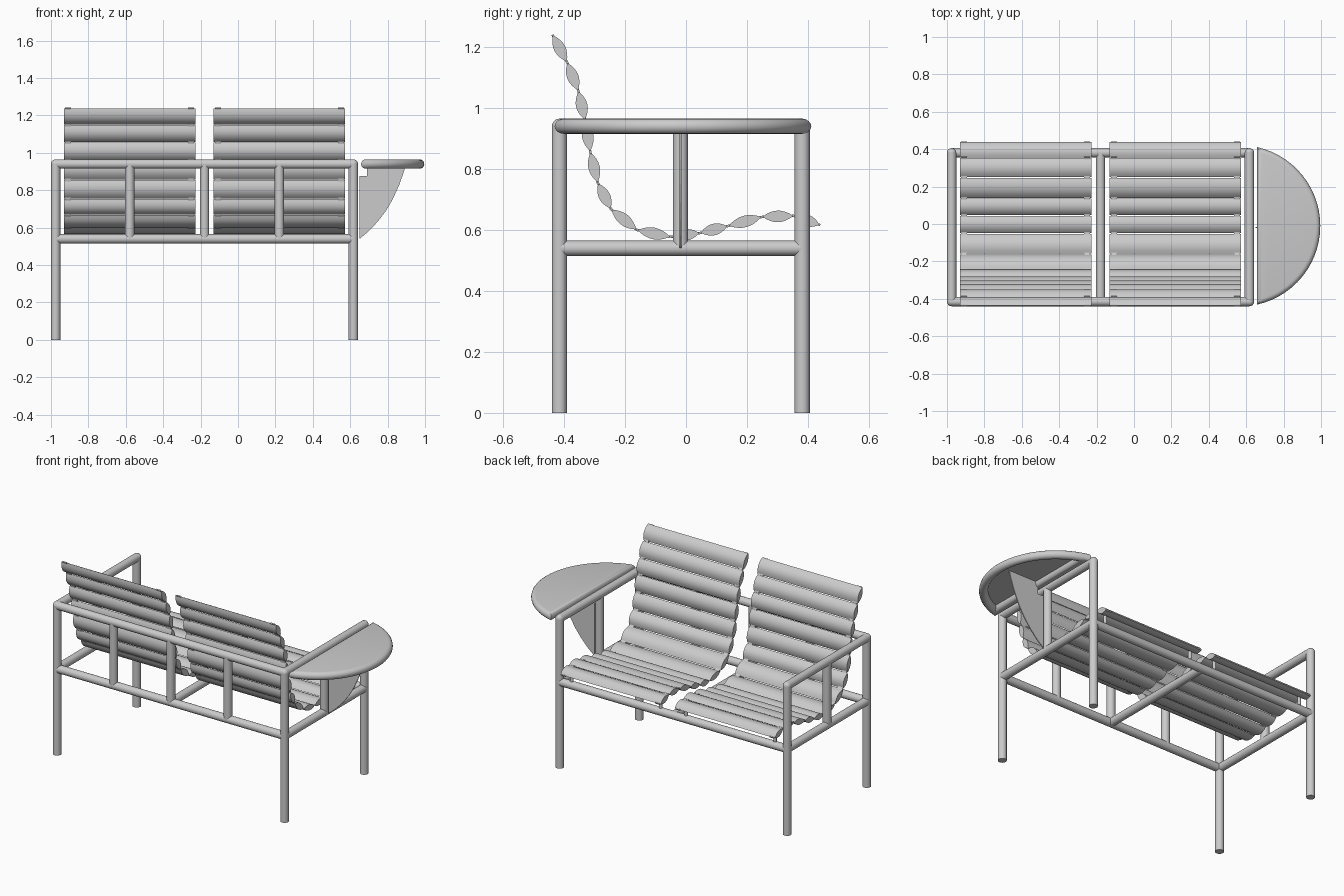
import bpy, bmesh, math
from mathutils import Vector

if "Cube" in bpy.data.objects:
    bpy.data.objects.remove(bpy.data.objects["Cube"], do_unlink=True)

grey = bpy.data.materials.new("light_grey")
grey.use_nodes = True
shade = (0.6, 0.6, 0.6, 1)
grey.diffuse_color = shade
grey.node_tree.nodes["Principled BSDF"].inputs["Base Color"].default_value = shade


def finish(name, bm, smooth=True):
    bmesh.ops.recalc_face_normals(bm, faces=bm.faces)
    mesh = bpy.data.meshes.new(name)
    bm.to_mesh(mesh)
    bm.free()
    obj = bpy.data.objects.new(name, mesh)
    bpy.context.collection.objects.link(obj)
    mesh.materials.append(grey)
    if smooth:
        bpy.ops.object.select_all(action="DESELECT")
        obj.select_set(True)
        bpy.context.view_layer.objects.active = obj
        bpy.ops.object.shade_smooth_by_angle(angle=math.radians(40))
    return obj


def tube(name, a, b, r=0.025):
    a, b = Vector(a), Vector(b)
    bm = bmesh.new()
    bmesh.ops.create_cone(bm, cap_ends=True, segments=20, radius1=r, radius2=r,
                          depth=(b - a).length)
    bm.transform((b - a).to_track_quat("Z", "Y").to_matrix().to_4x4())
    bmesh.ops.translate(bm, verts=bm.verts, vec=(a + b) / 2)
    return finish(name, bm)


def elbow(name, p):
    bm = bmesh.new()
    bmesh.ops.create_uvsphere(bm, u_segments=20, v_segments=10, radius=0.025)
    bmesh.ops.translate(bm, verts=bm.verts, vec=p)
    return finish(name, bm)


def extrude_profile(bm, points, axis, start, end):
    """Prism of a closed 2D profile along x (profile yz) or y (profile xz)."""
    def place(p, d):
        return (d, p[0], p[1]) if axis == "x" else (p[0], d, p[1])
    rings = [[bm.verts.new(place(p, d)) for p in points] for d in (start, end)]
    bm.faces.new(rings[0])
    bm.faces.new(rings[1])
    n = len(points)
    for i in range(n):
        j = (i + 1) % n
        bm.faces.new((rings[0][i], rings[0][j], rings[1][j], rings[1][i]))


# Tubular frame
LEFT, RIGHT, BACK, FRONT, MID = 0.617, -0.975, -0.415, 0.381, -0.018
LOW, HIGH = 0.54, 0.94
CENTRE = (LEFT + RIGHT) / 2
for side, x in (("left", LEFT), ("right", RIGHT)):
    for end, y in (("back", BACK), ("front", FRONT)):
        tube(f"{side}_{end}_leg", (x, y, 0), (x, y, HIGH))
        elbow(f"{side}_{end}_elbow", (x, y, HIGH))
    tube(f"{side}_armrest", (x, BACK, HIGH), (x, FRONT, HIGH))
    tube(f"{side}_lower_rail", (x, BACK, LOW), (x, FRONT, LOW))
    tube(f"{side}_arm_post", (x, MID, LOW), (x, MID, HIGH))
tube("back_top_rail", (RIGHT, BACK, HIGH), (LEFT, BACK, HIGH))
tube("back_lower_rail", (RIGHT, BACK, LOW), (LEFT, BACK, LOW))
tube("front_lower_rail", (RIGHT, FRONT, LOW), (LEFT, FRONT, LOW))
tube("centre_lower_rail", (CENTRE, BACK, LOW), (CENTRE, FRONT, LOW))
for i in (-1, 0, 1):
    x = CENTRE + i * 0.4
    tube("back_post", (x, BACK, LOW), (x, BACK, HIGH))

# Seat curve in (y, z), from the top of the backrest to the front edge
curve = [Vector(p) for p in (
    (-0.438, 1.24), (-0.39, 1.15), (-0.353, 1.056), (-0.331, 0.96),
    (-0.314, 0.856), (-0.289, 0.754), (-0.246, 0.668), (-0.161, 0.6),
    (-0.05, 0.577), (0.046, 0.59), (0.138, 0.613), (0.249, 0.643),
    (0.354, 0.646), (0.44, 0.616))]


def seat(side, x):
    half = 0.351
    # Lens-shaped slats
    bm = bmesh.new()
    for a, b in zip(curve, curve[1:]):
        mid, along = (a + b) / 2, (b - a) * 0.48
        across = Vector((-along.y, along.x)).normalized() * 0.019
        steps = [-1 + i / 4 for i in range(9)]
        top = [mid + along * u + across * (1 - u * u) for u in steps]
        low = [mid + along * u - across * (1 - u * u) for u in steps[-2:0:-1]]
        extrude_profile(bm, top + low, "x", x - half, x + half)
    finish(f"{side}_seat_slats", bm)
    # Thin straps joining the slats near both ends
    bm = bmesh.new()
    for s in (-1, 1):
        for a, b in zip(curve[:-1], curve[1:]):
            n = Vector((a.y - b.y, b.x - a.x)).normalized() * 0.004
            ends = sorted((x + s * (half - 0.006), x + s * (half - 0.038)))
            extrude_profile(bm, [a + n, b + n, b - n, a - n], "x", *ends)
    finish(f"{side}_seat_straps", bm, smooth=False)
    # Pegs lifting the seat off the front rail
    for s in (-1, 1):
        px = x + s * (half - 0.04)
        tube(f"{side}_seat_peg", (px, FRONT, LOW), (px, FRONT, 0.635), 0.01)


seat("left", CENTRE + 0.4)
seat("right", CENTRE - 0.4)

# Side tray: arc-shaped top with a rounded rim and recessed underside
TRAY_X, ARC_X, RADIUS, TRAY_Y = 0.658, 0.565, 0.431, -0.01


def tray_ring(bm, inset, z):
    r = RADIUS - inset
    limit = math.acos((TRAY_X + inset - ARC_X) / r)
    n = 28
    angles = [limit * (2 * i / n - 1) for i in range(n + 1)]
    return [bm.verts.new((ARC_X + r * math.cos(t), TRAY_Y + r * math.sin(t), z))
            for t in angles]


bm = bmesh.new()
rings = []
for i in range(13):
    t = math.pi / 2 - math.pi * i / 8
    rings.append(tray_ring(bm, 0.025 - 0.025 * math.cos(t),
                           HIGH + 0.025 * math.sin(t)))
rings.append(tray_ring(bm, 0.05, HIGH + 0.01))
for a, b in zip(rings, rings[1:]):
    for i in range(len(a)):
        j = (i + 1) % len(a)
        bm.faces.new((a[i], a[j], b[j], b[i]))
bm.faces.new(rings[0])
bm.faces.new(rings[-1])
finish("side_tray", bm)

# Thin curved bracket under the tray
bm = bmesh.new()
bracket = [(0.65, 0.54), (0.7, 0.582), (0.746, 0.631), (0.79, 0.688), (0.826, 0.749),
           (0.862, 0.828), (0.89, 0.909), (0.9, 0.951), (0.69, 0.951),
           (0.69, 0.877), (0.65, 0.877)]
extrude_profile(bm, bracket, "y", MID - 0.003, MID + 0.003)
finish("tray_bracket", bm, smooth=False)
